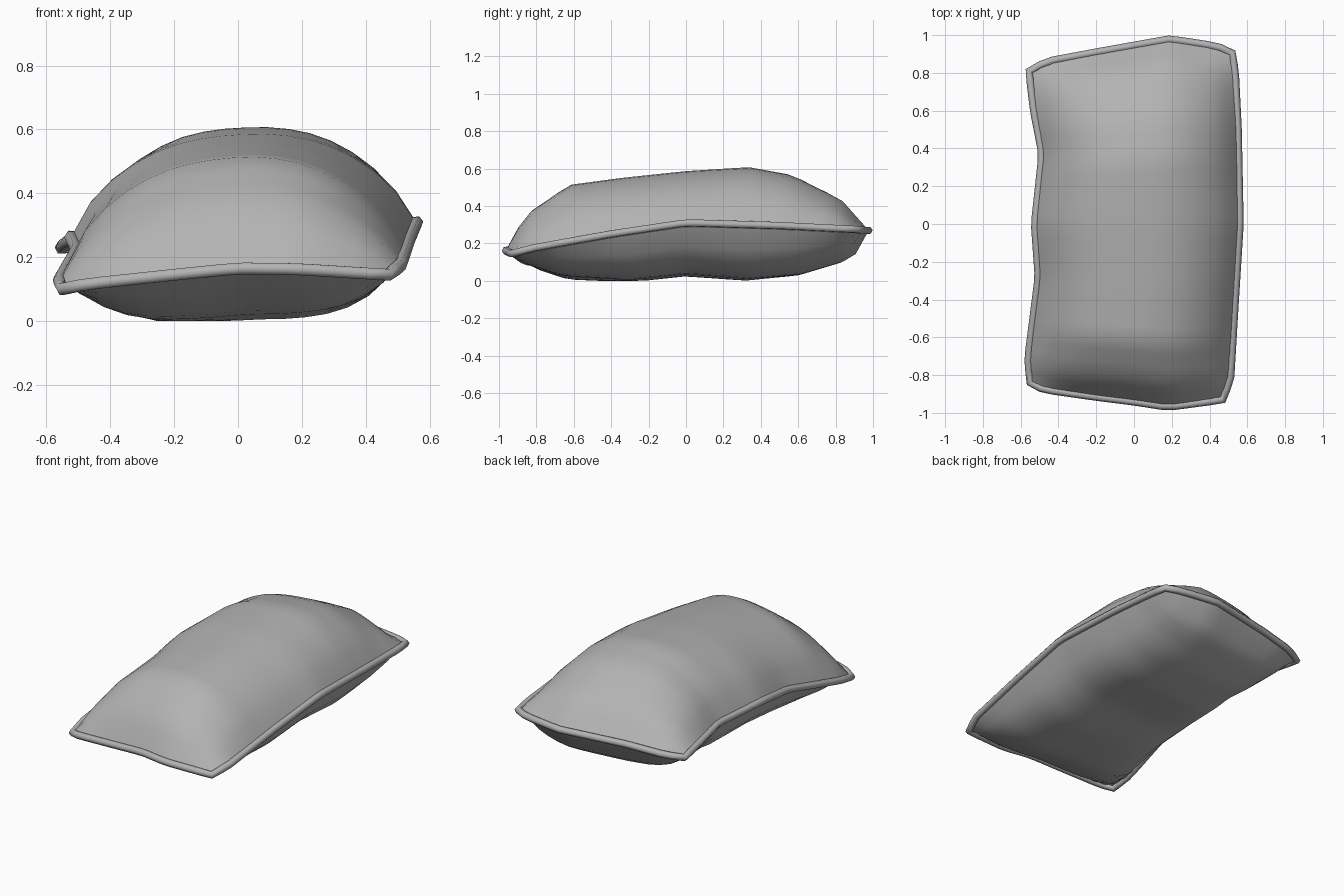
import bpy
from mathutils import Vector

if "Cube" in bpy.data.objects:
    bpy.data.objects.remove(bpy.data.objects["Cube"], do_unlink=True)

NU, NV = 16, 28

# Seam of the cushion, one polyline per side
FRONT = [(-.55, -.84, .10), (-.48, -.875, .115), (-.2, -.915, .145),
         (0, -.94, .165), (.18, -.968, .163), (.47, -.93, .145)]
BACK = [(-.555, .81, .23), (-.46, .86, .24), (-.22, .905, .26),
        (.19, .978, .27), (.44, .94, .27), (.52, .905, .275)]
LEFT_X = [(-.55, -.84, .10), (-.56, -.71, .13), (-.505, -.28, .225), (-.525, 0, .265),
          (-.485, .37, .26), (-.53, .6, .25), (-.555, .81, .23)]
RIGHT_X = [(.47, -.93, .145), (.51, -.82, .175), (.535, -.4, .25), (.56, 0, .31),
           (.55, .5, .295), (.535, .8, .28), (.52, .905, .275)]

# Lengthwise height profiles (y, z) of the middle of each sheet
CREST = [(-.94, .165), (-.83, .36), (-.62, .51), (-.33, .55), (0, .585),
         (.33, .607), (.56, .565), (.8, .44), (.94, .265)]
BELLY = [(-.94, .165), (-.85, .09), (-.65, .02), (-.3, 0), (0, .03),
         (.33, .005), (.6, .03), (.86, .11), (.94, .265)]


def grey(name, value):
    mat = bpy.data.materials.new(name)
    mat.use_nodes = True
    colour = (value, value, value, 1)
    mat.diffuse_color = colour
    mat.node_tree.nodes["Principled BSDF"].inputs["Base Color"].default_value = colour
    return mat


def resample(points, count):
    """Evenly spaced points along a polyline."""
    pts = [Vector(p) for p in points]
    lengths = [(b - a).length for a, b in zip(pts, pts[1:])]
    result = []
    for i in range(count + 1):
        d = sum(lengths) * i / count
        k = 0
        while k < len(lengths) - 1 and d > lengths[k]:
            d -= lengths[k]
            k += 1
        result.append(pts[k].lerp(pts[k + 1], min(d / lengths[k], 1)))
    return result


def height(profile, y):
    for (y0, z0), (y1, z1) in zip(profile, profile[1:]):
        if y <= y1:
            return z0 + (z1 - z0) * max(0, y - y0) / (y1 - y0)
    return profile[-1][1]


front, back = resample(FRONT, NU), resample(BACK, NU)
left, right = resample(LEFT_X, NV), resample(RIGHT_X, NV)


def seam_surface(i, j):
    """Patch spanned by the four seam sides."""
    s, t = i / NU, j / NV
    rails = front[i].lerp(back[i], t) + left[j].lerp(right[j], s)
    return rails - front[0].lerp(front[-1], s).lerp(back[0].lerp(back[-1], s), t)


def sheet(name, profile, power, mat):
    """A bulging fabric sheet between the seams."""
    verts = []
    for j in range(NV + 1):
        middle = seam_surface(NU // 2, j)
        bulge = height(profile, middle.y) - middle.z if 0 < j < NV else 0
        for i in range(NU + 1):
            u = abs(2 * i / NU - 1)
            p = seam_surface(i, j)
            p.z = max(0, p.z + bulge * (1 - u ** power) ** .8)
            verts.append(p)
    row = NU + 1
    faces = []
    for j in range(NV):
        for i in range(NU):
            a = j * row + i
            quad = (a, a + 1, a + row + 1, a + row)
            faces.append(quad if profile is CREST else quad[::-1])
    mesh = bpy.data.meshes.new(name)
    mesh.from_pydata(verts, [], faces)
    mesh.materials.append(mat)
    mesh.polygons.foreach_set("use_smooth", [True] * len(faces))
    bpy.context.collection.objects.link(bpy.data.objects.new(name, mesh))


fabric = grey("grey fabric", .45)

# Cushion sheets
sheet("cushion_top", CREST, 2.5, fabric)
sheet("cushion_bottom", BELLY, 3.5, fabric)

# Piping along the seam
loop = front[:-1] + right[:-1] + back[:0:-1] + left[:0:-1]
curve = bpy.data.curves.new("piping", "CURVE")
curve.dimensions = "3D"
curve.bevel_depth = .021
curve.bevel_resolution = 1
spline = curve.splines.new("POLY")
spline.points.add(len(loop) - 1)
for point, co in zip(spline.points, loop):
    point.co = (*co, 1)
spline.use_cyclic_u = True
spline.use_smooth = True
curve.materials.append(fabric)
bpy.context.collection.objects.link(bpy.data.objects.new("piping", curve))
